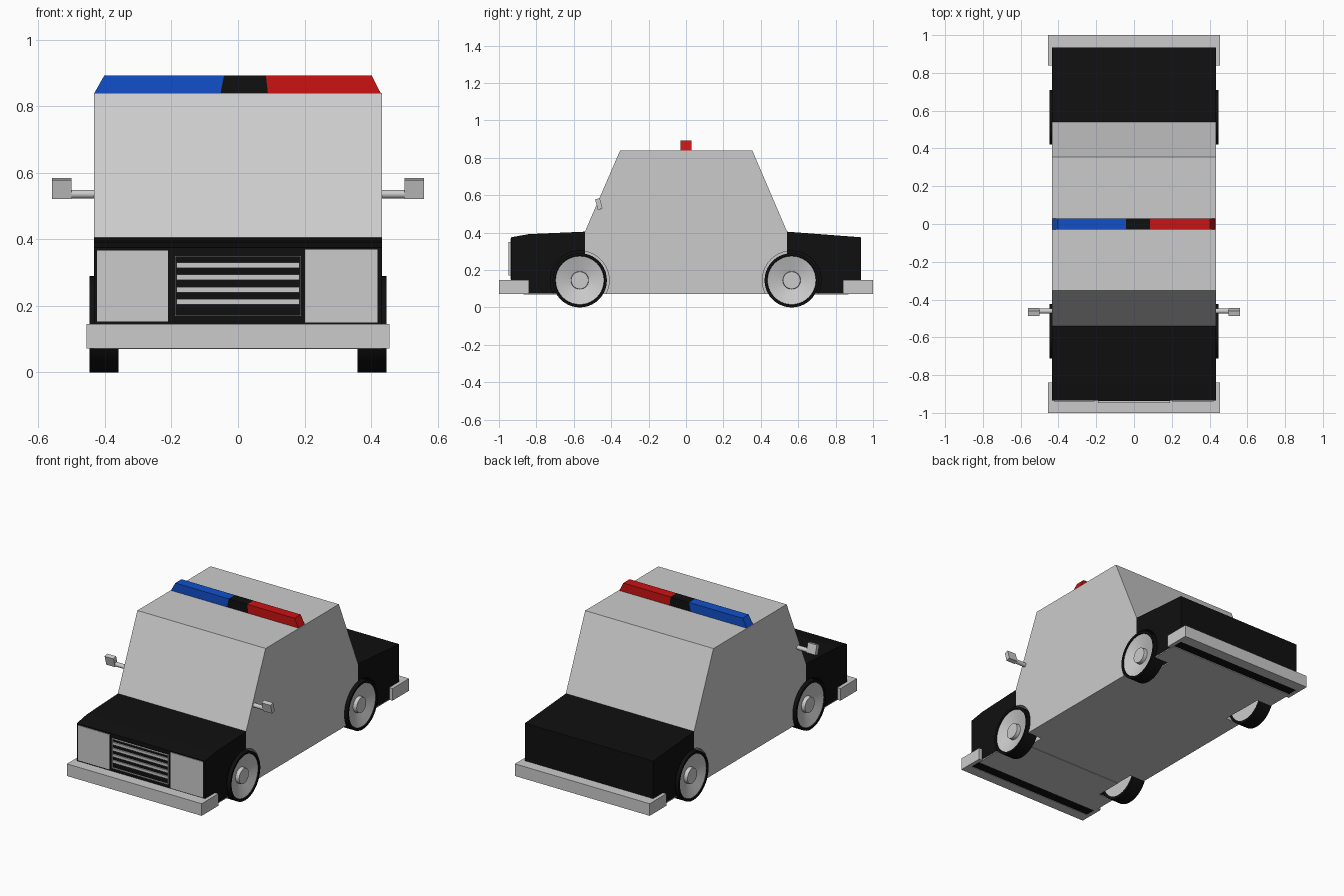
import bpy, bmesh, math
from mathutils import Matrix, Vector

if "Cube" in bpy.data.objects:
    bpy.data.objects.remove(bpy.data.objects["Cube"])


def material(name, rgb):
    m = bpy.data.materials.new(name)
    m.diffuse_color = (*rgb, 1)
    m.use_nodes = True
    m.node_tree.nodes["Principled BSDF"].inputs["Base Color"].default_value = m.diffuse_color
    return m


BLACK = material("black", (0.005, 0.005, 0.005))
BLUE = material("blue", (0.006, 0.08, 0.6))
RED = material("red", (0.6, 0.006, 0.006))


def finish(name, bm, mat=None):
    bmesh.ops.recalc_face_normals(bm, faces=bm.faces)
    me = bpy.data.meshes.new(name)
    bm.to_mesh(me)
    bm.free()
    ob = bpy.data.objects.new(name, me)
    bpy.context.collection.objects.link(ob)
    if mat:
        me.materials.append(mat)
    return ob


def prism(name, pts, vec, mat=None):
    """Extrude a planar outline along a vector."""
    bm = bmesh.new()
    f = bm.faces.new([bm.verts.new(p) for p in pts])
    r = bmesh.ops.extrude_face_region(bm, geom=[f], use_keep_orig=True)
    moved = [v for v in r["geom"] if isinstance(v, bmesh.types.BMVert)]
    bmesh.ops.translate(bm, verts=moved, vec=vec)
    return finish(name, bm, mat)


def side_profile(name, yz, mat=None, half=0.433):
    return prism(name, [(-half, y, z) for y, z in yz], (2 * half, 0, 0), mat)


def box(name, x0, x1, y0, y1, z0, z1, mat=None):
    pts = [(x0, y0, z0), (x1, y0, z0), (x1, y1, z0), (x0, y1, z0)]
    return prism(name, pts, (0, 0, z1 - z0), mat)


def lathe(name, profile, y, z, side, mat=None, steps=40):
    """Spin (x, radius) points about the axle at (y, z)."""
    bm = bmesh.new()
    vs = [bm.verts.new((side * x, y, z + r)) for x, r in profile]
    es = [bm.edges.new(p) for p in zip(vs, vs[1:])]
    bmesh.ops.spin(bm, geom=vs + es, cent=(0, y, z), axis=(1, 0, 0),
                   angle=2 * math.pi, steps=steps)
    bmesh.ops.remove_doubles(bm, verts=bm.verts, dist=1e-5)
    ob = finish(name, bm, mat)
    bpy.context.view_layer.objects.active = ob
    ob.select_set(True)
    bpy.ops.object.shade_smooth_by_angle(angle=math.radians(30))
    ob.select_set(False)
    return ob


# Body: cabin, hood, trunk and floor pan
cabin = side_profile("cabin", [(-0.54, 0.072), (0.54, 0.072), (0.54, 0.406),
                               (0.354, 0.84), (-0.352, 0.84), (-0.54, 0.406)])
hood = side_profile("hood", [(-0.54, 0.075), (-0.54, 0.405), (-0.84, 0.392),
                             (-0.935, 0.375), (-0.935, 0.075)], BLACK)
trunk = side_profile("trunk", [(0.54, 0.075), (0.54, 0.405), (0.935, 0.375),
                               (0.935, 0.075)], BLACK)
floors = [box("front_floor", -0.433, 0.433, -0.87, -0.54, 0.07, 0.076),
          box("rear_floor", -0.433, 0.433, 0.54, 0.87, 0.07, 0.076)]

# Wheels and the wheel wells cut into the body
AXLE_Z = 0.145
for y, end in ((-0.568, "front"), (0.565, "rear")):
    for side, label in ((-1, "left"), (1, "right")):
        lathe(f"{end}_{label}_tire", [(0.36, 0.128), (0.36, 0.145), (0.447, 0.145),
                                      (0.447, 0.132), (0.44, 0.128)],
              y, AXLE_Z, side, BLACK)
        lathe(f"{end}_{label}_rim", [(0.362, 0), (0.362, 0.13), (0.443, 0.132),
                                     (0.415, 0.048), (0.438, 0.046), (0.438, 0)],
              y, AXLE_Z, side)
        bm = bmesh.new()
        bmesh.ops.create_cone(
            bm, cap_ends=True, segments=40, radius1=0.157, radius2=0.157, depth=0.3,
            matrix=Matrix.Translation((side * 0.483, y, AXLE_Z))
            @ Matrix.Rotation(math.pi / 2, 4, 'Y'))
        cutter = finish("wheel_well_cutter", bm)
        cutter.hide_render = True
        lid = (hood, floors[0]) if end == "front" else (trunk, floors[1])
        for part in (cabin, *lid):
            mod = part.modifiers.new("wheel_well", 'BOOLEAN')
            mod.operation, mod.object, mod.solver = 'DIFFERENCE', cutter, 'EXACT'
            bpy.context.view_layer.objects.active = part
            bpy.ops.object.modifier_apply(modifier=mod.name)
        bpy.data.objects.remove(cutter)

# Wrap-around bumpers
for s, end in ((-1, "front"), (1, "rear")):
    outline = [(-0.455, 0.84), (-0.455, 1), (0.455, 1), (0.455, 0.84),
               (0.433, 0.84), (0.433, 0.935), (-0.433, 0.935), (-0.433, 0.84)]
    prism(f"{end}_bumper", [(x, s * y, 0.072) for x, y in outline], (0, 0, 0.074))

# Headlights and grille
box("left_headlight", -0.424, -0.21, -0.939, -0.93, 0.153, 0.367)
box("right_headlight", 0.202, 0.42, -0.939, -0.93, 0.15, 0.369)
box("grille_panel", -0.187, 0.187, -0.938, -0.93, 0.17, 0.35, BLACK)
for s in (-1, 1):
    box("grille_side", s * 0.187, s * 0.19, -0.948, -0.93, 0.17, 0.35)
for z in (0.17, 0.347):
    box("grille_edge", -0.187, 0.187, -0.948, -0.93, z, z + 0.003)
for i in range(4):
    z = 0.212 + i * 0.0367
    box("grille_bar", -0.185, 0.185, -0.946, -0.93, z - 0.008, z + 0.008)

# Wing mirrors
for s, label in ((-1, "left"), (1, "right")):
    lathe(f"{label}_mirror_arm", [(0.40, 0), (0.40, 0.013), (0.505, 0.013), (0.505, 0)],
          -0.461, 0.536, s, steps=16)
    head = box(f"{label}_mirror_head", -0.03, 0.03, -0.013, 0.013, -0.029, 0.029)
    head.data.transform(Matrix.Translation((s * 0.53, -0.466, 0.553))
                        @ Matrix.Rotation(math.radians(15), 4, 'X'))

# Roof light bar in three coloured sections
for name, x0, x1, t1, t0, mat in (("blue_light", -0.433, -0.053, -0.042, -0.402, BLUE),
                                  ("light_bar_centre", -0.053, 0.09, 0.084, -0.042, BLACK),
                                  ("red_light", 0.09, 0.43, 0.402, 0.084, RED)):
    prism(name, [(x0, -0.03, 0.838), (x1, -0.03, 0.838),
                 (t1, -0.03, 0.893), (t0, -0.03, 0.893)], (0, 0.06, 0), mat)
